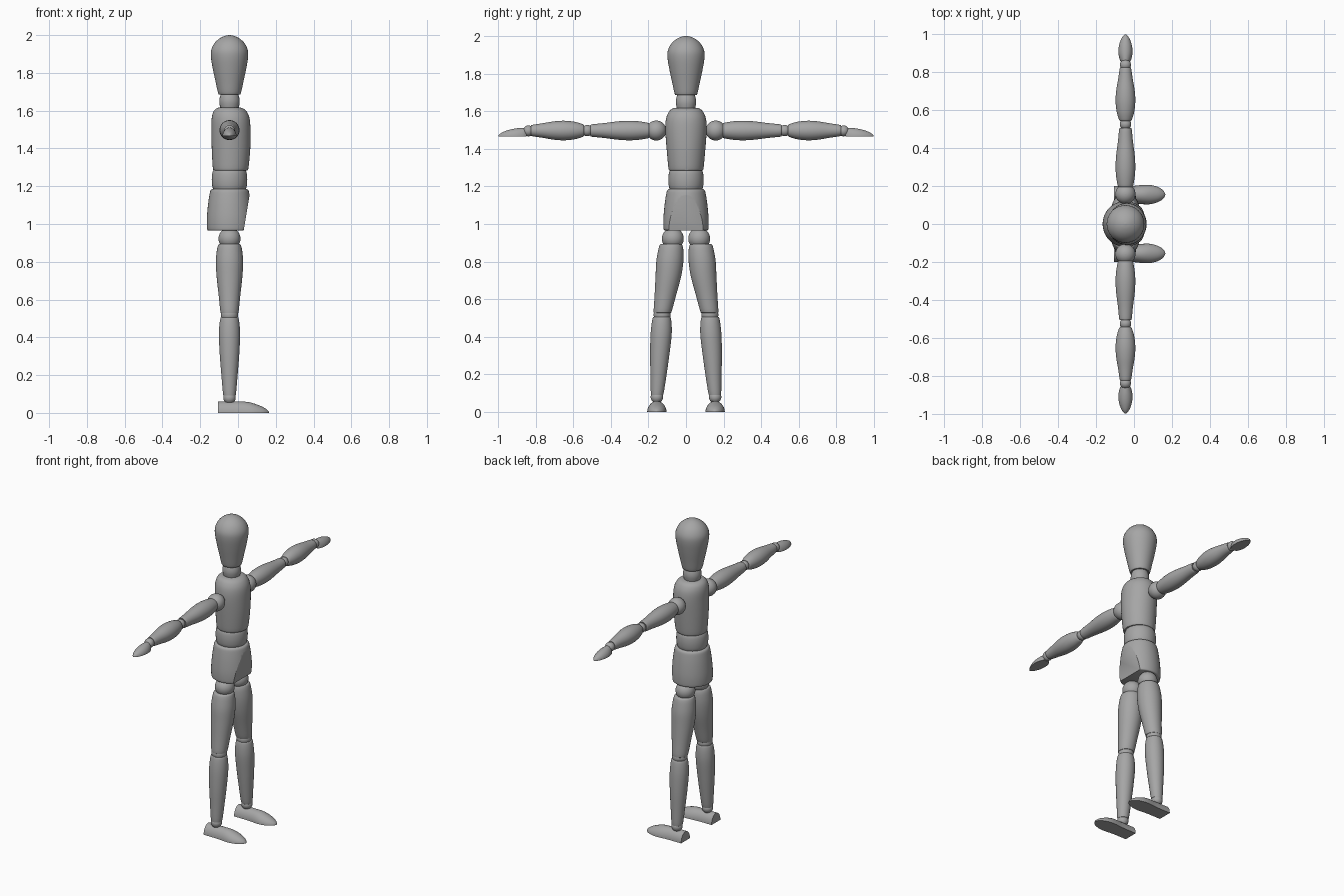
import bpy, bmesh, math
from mathutils import Vector

if "Cube" in bpy.data.objects:
    bpy.data.objects.remove(bpy.data.objects["Cube"])

CX = -0.045          # body axis in x (the figure faces +x)
TAU = math.tau

wood = bpy.data.materials.new("plain grey")
wood.diffuse_color = (0.38, 0.38, 0.38, 1)
wood.use_nodes = True
wood.node_tree.nodes["Principled BSDF"].inputs["Base Color"].default_value = wood.diffuse_color


def smooth_sections(secs, n=4):
    """Catmull-Rom refinement of a list of section tuples."""
    out = []
    for i in range(len(secs) - 1):
        a, b, c, d = (secs[max(0, min(len(secs) - 1, i + k))] for k in (-1, 0, 1, 2))
        for j in range(n):
            t = j / n
            out.append(tuple(
                0.5 * (2 * q + (r - p) * t + (2 * p - 5 * q + 4 * r - s) * t * t
                       + (3 * q - p - 3 * r + s) * t ** 3)
                for p, q, r, s in zip(a, b, c, d)))
    out.append(secs[-1])
    return out


def loft(name, rings, cut=None):
    """Skin closed rings, cap both ends, optionally slice by a plane."""
    bm = bmesh.new()
    rows = [[bm.verts.new(p) for p in ring] for ring in rings]
    n = len(rows[0])
    for a, b in zip(rows, rows[1:]):
        for i in range(n):
            j = (i + 1) % n
            bm.faces.new((a[i], a[j], b[j], b[i]))
    bm.faces.new(rows[0])
    bm.faces.new(rows[-1])
    if cut:
        res = bmesh.ops.bisect_plane(bm, geom=bm.verts[:] + bm.edges[:] + bm.faces[:],
                                     plane_co=cut[0], plane_no=cut[1], clear_outer=True)
        edges = [e for e in res["geom_cut"] if isinstance(e, bmesh.types.BMEdge)]
        bmesh.ops.edgeloop_fill(bm, edges=edges)
    bmesh.ops.recalc_face_normals(bm, faces=bm.faces[:])
    me = bpy.data.meshes.new(name)
    bm.to_mesh(me)
    bm.free()
    me.materials.append(wood)
    ob = bpy.data.objects.new(name, me)
    bpy.context.collection.objects.link(ob)
    bpy.ops.object.select_all(action="DESELECT")
    ob.select_set(True)
    bpy.context.view_layer.objects.active = ob
    bpy.ops.object.shade_smooth_by_angle(angle=math.radians(35))
    return ob


def upright(name, secs, n=40, cut=None):
    """Sections (z, centre x, centre y, radius x, radius y)."""
    rings = [[(cx + rx * math.cos(TAU * i / n), cy + ry * math.sin(TAU * i / n), z)
              for i in range(n)] for z, cx, cy, rx, ry in smooth_sections(secs)]
    return loft(name, rings, cut)


def leg_part(name, s, secs):
    """Sections (z, centre y, radius)."""
    upright(name, [(z, CX, s * y, r, r) for z, y, r in secs], 32)


def arm_part(name, s, secs, n=32):
    """Sections (y, radius) around the arm axis."""
    rings = [[(CX + r * math.cos(TAU * i / n), s * y, 1.497 + r * math.sin(TAU * i / n))
              for i in range(n)] for y, r in smooth_sections(secs)]
    loft(name, rings)


def half_round(name, origin, along, secs, n=20):
    """Flat-bottomed loft, sections (distance, half width, height)."""
    o, d = Vector(origin), Vector(along)
    side = d.cross(Vector((0, 0, 1)))
    rings = []
    for t, w, h in smooth_sections(secs):
        rings.append([o + d * t + side * (w * math.cos(math.pi * i / n))
                      + Vector((0, 0, h * math.sin(math.pi * i / n))) for i in range(n + 1)])
    loft(name, rings)


def ball(name, loc, r):
    """Spherical joint."""
    secs = [(loc[2] - r * math.cos(math.pi * k / 12), loc[0], loc[1],
             max(0.001, r * math.sin(math.pi * k / 12)),
             max(0.001, r * math.sin(math.pi * k / 12))) for k in range(13)]
    upright(name, secs, 32)


def barrel(secs):
    """Round sections (z, radius) on the body axis."""
    return [(z, CX, 0, r, r) for z, r in secs]


# Head and neck
upright("head", barrel([(1.685, 0.052), (1.692, 0.06), (1.75, 0.073), (1.82, 0.088),
                        (1.88, 0.098), (1.92, 0.097), (1.955, 0.081), (1.98, 0.056),
                        (1.995, 0.027), (2.0, 0.002)]))
upright("neck", barrel([(1.6, 0.044), (1.625, 0.051), (1.65, 0.054), (1.675, 0.05),
                        (1.7, 0.04)]))

# Torso, waist and pelvis with a flat sloping front
upright("torso", [(1.285, -0.04, 0, 0.086, 0.087), (1.295, -0.039, 0, 0.094, 0.093),
                  (1.4, -0.037, 0, 0.102, 0.103), (1.5, -0.037, 0, 0.103, 0.11),
                  (1.56, -0.039, 0, 0.1, 0.106), (1.595, -0.042, 0, 0.088, 0.092),
                  (1.612, -0.044, 0, 0.07, 0.075), (1.618, -0.045, 0, 0.05, 0.055)])
upright("waist", barrel([(1.18, 0.084), (1.2, 0.091), (1.235, 0.094), (1.27, 0.091),
                         (1.29, 0.083)]))
upright("pelvis", barrel([(0.966, 0.113), (0.975, 0.119), (1.03, 0.12), (1.1, 0.114),
                          (1.155, 0.106), (1.178, 0.1), (1.186, 0.09)]),
        cut=((0.03, 0, 0.966), (0.185, 0, -0.031)))

for s, side in ((1, "left"), (-1, "right")):
    # Legs
    ball(side + "_hip_joint", (CX, s * 0.07, 0.922), 0.058)
    leg_part(side + "_thigh", s, [(0.53, 0.125, 0.042), (0.536, 0.124, 0.048),
                                  (0.62, 0.11, 0.057), (0.72, 0.094, 0.068),
                                  (0.8, 0.086, 0.072), (0.86, 0.081, 0.067),
                                  (0.888, 0.08, 0.06), (0.894, 0.08, 0.053)])
    ball(side + "_knee_joint", (CX, s * 0.127, 0.518), 0.045)
    leg_part(side + "_shin", s, [(0.093, 0.154, 0.029), (0.1, 0.153, 0.034),
                                 (0.2, 0.146, 0.043), (0.3, 0.14, 0.051),
                                 (0.4, 0.133, 0.056), (0.46, 0.13, 0.054),
                                 (0.5, 0.129, 0.048), (0.506, 0.129, 0.042)])
    ball(side + "_ankle_joint", (CX, s * 0.155, 0.08), 0.033)
    half_round(side + "_foot", (0, s * 0.155, 0), (1, 0, 0),
               [(-0.105, 0.045, 0.06), (-0.06, 0.045, 0.06), (0.0, 0.046, 0.06),
                (0.05, 0.051, 0.058), (0.09, 0.05, 0.048), (0.13, 0.038, 0.032),
                (0.155, 0.02, 0.016), (0.165, 0.002, 0.004)])

    # Arms
    ball(side + "_shoulder_joint", (CX, s * 0.158, 1.497), 0.053)
    arm_part(side + "_upper_arm", s, [(0.195, 0.036), (0.203, 0.041), (0.25, 0.049),
                                      (0.3, 0.052), (0.36, 0.049), (0.44, 0.039),
                                      (0.5, 0.033), (0.506, 0.028)])
    ball(side + "_elbow_joint", (CX, s * 0.525, 1.497), 0.03)
    arm_part(side + "_forearm", s, [(0.543, 0.028), (0.55, 0.034), (0.59, 0.046),
                                    (0.645, 0.052), (0.7, 0.049), (0.76, 0.039),
                                    (0.818, 0.03), (0.824, 0.025)])
    ball(side + "_wrist_joint", (CX, s * 0.838, 1.495), 0.029)
    half_round(side + "_hand", (CX, 0, 1.465), (0, s, 0),
               [(0.848, 0.02, 0.044), (0.865, 0.03, 0.046), (0.9, 0.037, 0.044),
                (0.94, 0.034, 0.036), (0.975, 0.022, 0.023), (0.993, 0.009, 0.011),
                (0.998, 0.001, 0.003)])
